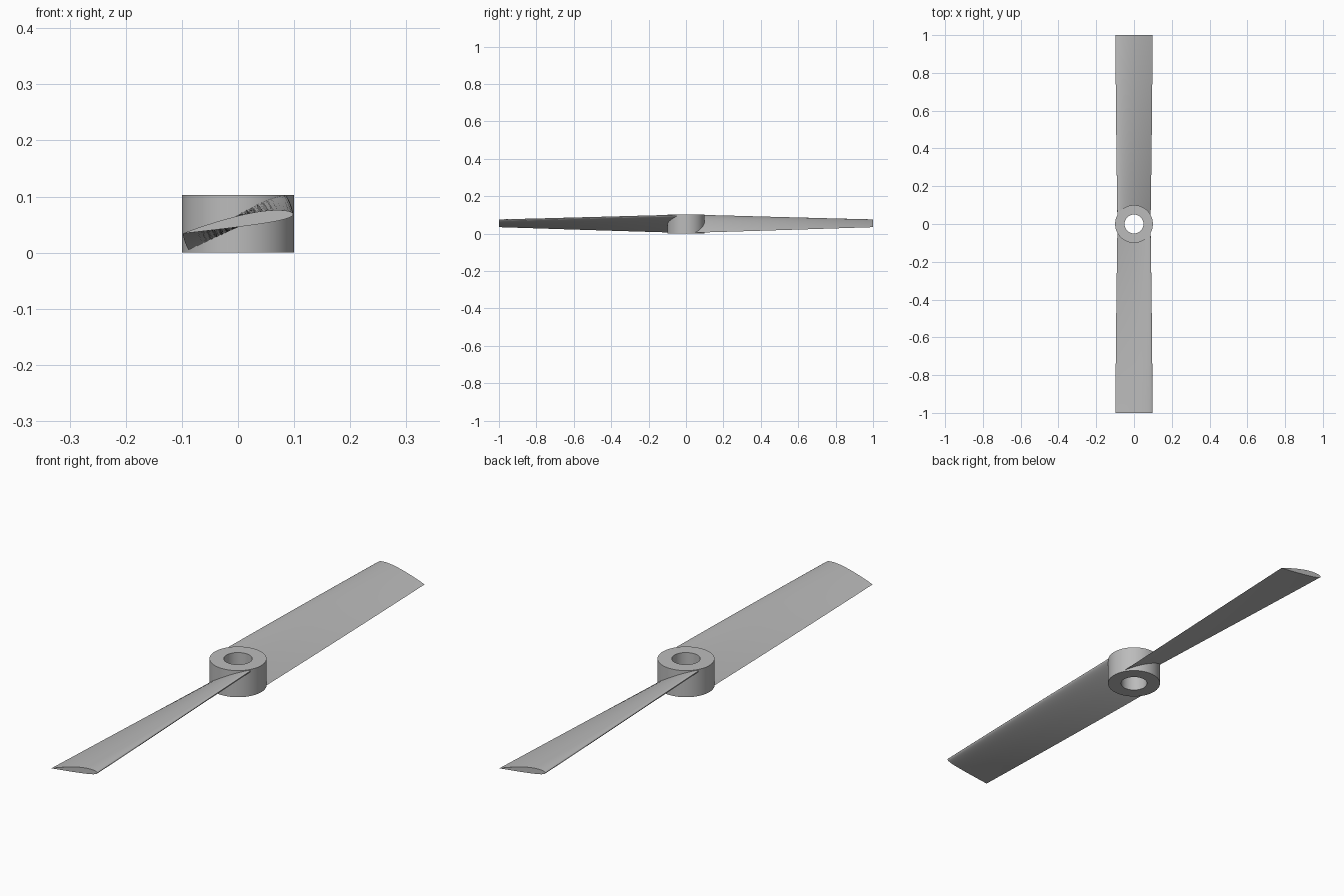
import bpy, bmesh
from math import sin, cos, pi, radians, sqrt
from mathutils import Matrix, Vector

if "Cube" in bpy.data.objects:
    bpy.data.objects.remove(bpy.data.objects["Cube"], do_unlink=True)

MID_Z = 0.0515
CHORD = 0.2

grey = bpy.data.materials.new("light_grey")
grey.use_nodes = True
grey.diffuse_color = (0.5, 0.5, 0.5, 1)
grey.node_tree.nodes["Principled BSDF"].inputs["Base Color"].default_value = (0.5, 0.5, 0.5, 1)


def finish(name, bm):
    bmesh.ops.recalc_face_normals(bm, faces=bm.faces)
    mesh = bpy.data.meshes.new(name)
    bm.to_mesh(mesh)
    bm.free()
    mesh.materials.append(grey)
    obj = bpy.data.objects.new(name, mesh)
    bpy.context.collection.objects.link(obj)
    bpy.ops.object.select_all(action='DESELECT')
    obj.select_set(True)
    bpy.context.view_layer.objects.active = obj
    bpy.ops.object.shade_smooth_by_angle(angle=radians(35))
    return obj


def bridge(bm, a, b):
    for i in range(len(a)):
        j = (i + 1) % len(a)
        bm.faces.new((a[i], a[j], b[j], b[i]))


# Cambered wing section: closed loop of (chordwise, up), leading edge at +
def wing_section(steps=24, camber=0.02, peak=0.4, thick=0.11):
    def point(s, side):
        half = 5 * thick * (0.2969 * sqrt(s) - 0.126 * s - 0.3516 * s**2
                            + 0.2843 * s**3 - 0.1036 * s**4)
        d = peak if s < peak else 1 - peak
        mean = camber * (1 - ((s - peak) / d) ** 2)
        return ((0.5 - s) * CHORD, (mean + side * half) * CHORD)
    stations = [(1 - cos(pi * i / steps)) / 2 for i in range(steps + 1)]
    upper = [point(s, 1) for s in reversed(stations)]
    lower = [point(s, -1) for s in stations[1:-1]]
    return upper + lower


# Twisted blade, lofted from the hub to the tip
def blade(name, turn, rows=32, root=0.05, tip=1.0):
    bm = bmesh.new()
    spin = Matrix.Rotation(turn, 3, 'Z')
    loops = []
    for r in range(rows + 1):
        t = r / rows
        pitch = radians(28 + (10 - 28) * t)
        y = -(root + (tip - root) * t)
        loops.append([bm.verts.new(spin @ Vector((
            u * cos(pitch) - w * sin(pitch), y,
            MID_Z + u * sin(pitch) + w * cos(pitch))))
            for u, w in wing_section()])
    for a, b in zip(loops, loops[1:]):
        bridge(bm, a, b)
    bm.faces.new(loops[0])
    bm.faces.new(loops[-1])
    return finish(name, bm)


# Hub ring with a shaft hole
def hub(sides=64, outer=0.1, inner=0.05, height=0.103):
    bm = bmesh.new()
    rings = []
    for radius, z in ((outer, 0), (outer, height), (inner, height), (inner, 0)):
        rings.append([bm.verts.new((radius * cos(2 * pi * i / sides),
                                    radius * sin(2 * pi * i / sides), z))
                      for i in range(sides)])
    for k in range(4):
        bridge(bm, rings[k], rings[(k + 1) % 4])
    return finish("hub", bm)


hub()
blade("front_blade", 0)
blade("back_blade", pi)
